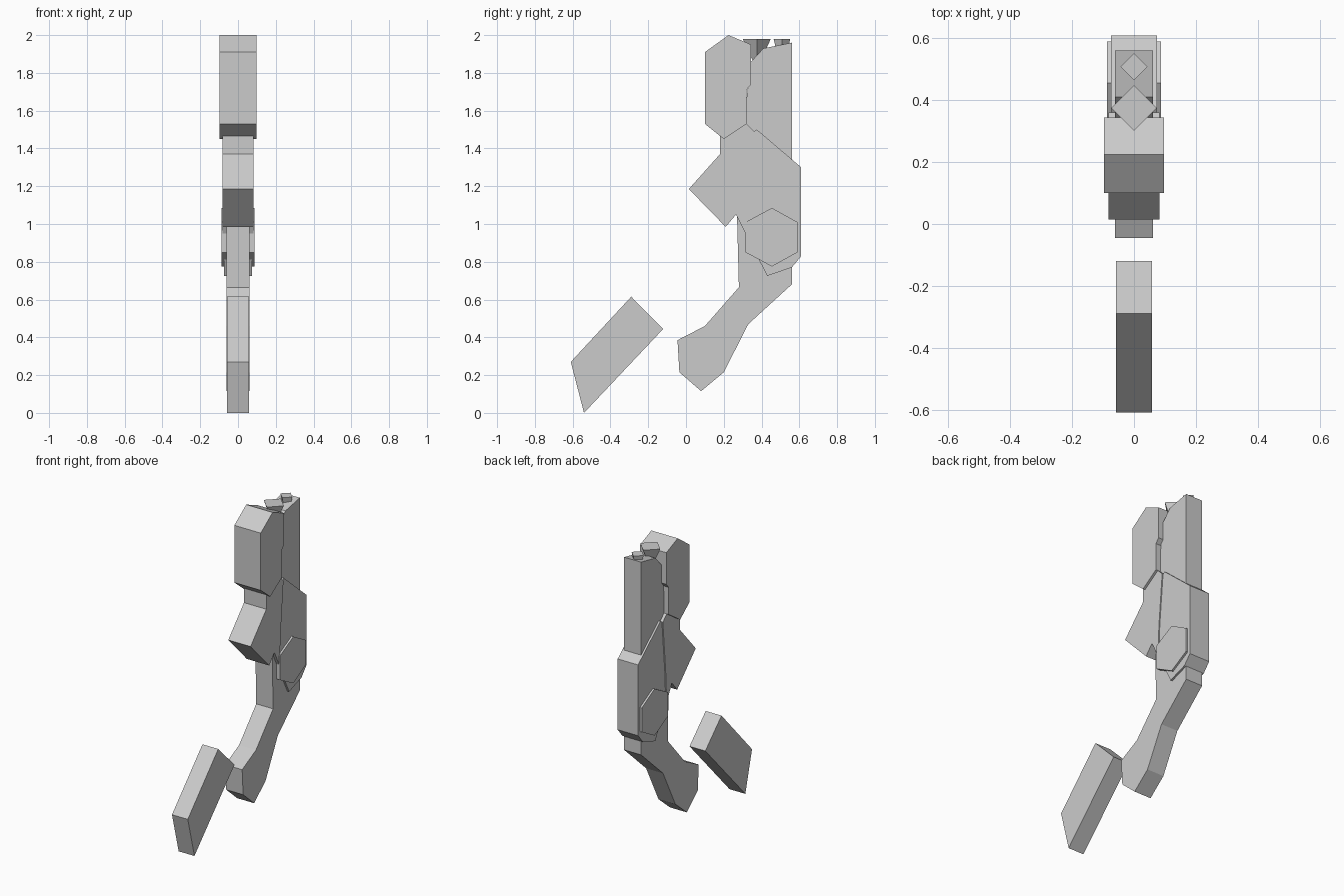
import bpy
import bmesh
from math import pi
from mathutils import Matrix

cube = bpy.data.objects.get("Cube")
if cube:
    bpy.data.objects.remove(cube, do_unlink=True)

GREY = (0.6, 0.6, 0.6, 1.0)
grey = bpy.data.materials.new("light grey")
grey.use_nodes = True
grey.diffuse_color = GREY
grey.node_tree.nodes["Principled BSDF"].inputs["Base Color"].default_value = GREY


def finish(name, bm):
    bmesh.ops.recalc_face_normals(bm, faces=bm.faces)
    mesh = bpy.data.meshes.new(name)
    bm.to_mesh(mesh)
    bm.free()
    mesh.materials.append(grey)
    obj = bpy.data.objects.new(name, mesh)
    bpy.context.collection.objects.link(obj)
    return obj


def slab(name, half_width, outline):
    """Extrude a side outline (y, z) symmetrically across x."""
    bm = bmesh.new()
    face = bm.faces.new([bm.verts.new((-half_width, y, z)) for y, z in outline])
    ext = bmesh.ops.extrude_face_region(bm, geom=[face])
    verts = [v for v in ext["geom"] if isinstance(v, bmesh.types.BMVert)]
    bmesh.ops.translate(bm, verts=verts, vec=(2 * half_width, 0, 0))
    return finish(name, bm)


def stud(name, y, top, bottom, r_top, r_bottom):
    """Four-sided stud, turned corner-on and tapering downwards."""
    bm = bmesh.new()
    bmesh.ops.create_cone(bm, cap_ends=True, segments=4, radius1=r_bottom,
                          radius2=r_top, depth=top - bottom,
                          matrix=Matrix.Translation((0, y, (top + bottom) / 2)))
    # Align the corners with the x and y axes
    corner = max(bm.verts, key=lambda v: v.co.z).co
    if abs(abs(corner.x) - abs(corner.y - y)) < 0.001:
        bmesh.ops.rotate(bm, verts=bm.verts, cent=(0, y, 0),
                         matrix=Matrix.Rotation(pi / 4, 3, 'Z'))
    return finish(name, bm)


# Long spine running down into the curved tail
slab("spine_and_tail", 0.062, [
    (0.345, 1.86), (0.41, 1.93), (0.56, 1.96), (0.56, 0.68), (0.33, 0.47),
    (0.2, 0.215), (0.08, 0.115), (-0.035, 0.215), (-0.045, 0.385),
    (0.1, 0.46), (0.28, 0.665), (0.27, 1.05), (0.3, 1.5)])

# Upper front block
slab("upper_block", 0.097, [
    (0.1, 1.53), (0.2, 1.45), (0.32, 1.53), (0.32, 1.71), (0.345, 1.74),
    (0.345, 1.95), (0.225, 2.0), (0.1, 1.91)])

# Pointed block below it
slab("middle_block", 0.082, [
    (0.015, 1.185), (0.18, 1.37), (0.18, 1.5), (0.32, 1.53), (0.36, 1.49),
    (0.33, 1.15), (0.32, 0.94), (0.265, 1.05), (0.21, 0.985)])

# Rear cover and the hexagonal hub through it
slab("rear_cover", 0.075, [
    (0.36, 1.49), (0.375, 1.5), (0.61, 1.3), (0.61, 0.83), (0.56, 0.77),
    (0.43, 0.725), (0.32, 0.94), (0.33, 1.15)])
slab("hex_hub", 0.088, [
    (0.315, 1.01), (0.455, 1.085), (0.59, 1.01), (0.59, 0.85),
    (0.455, 0.775), (0.315, 0.85)])

# Separate slanted plate in front of the tail
slab("front_plate", 0.058, [
    (-0.61, 0.27), (-0.29, 0.615), (-0.12, 0.445), (-0.54, 0.0)])

# Studs on the top
stud("large_stud", 0.375, 1.98, 1.84, 0.074, 0.01)
stud("small_stud", 0.508, 1.98, 1.92, 0.044, 0.03)
